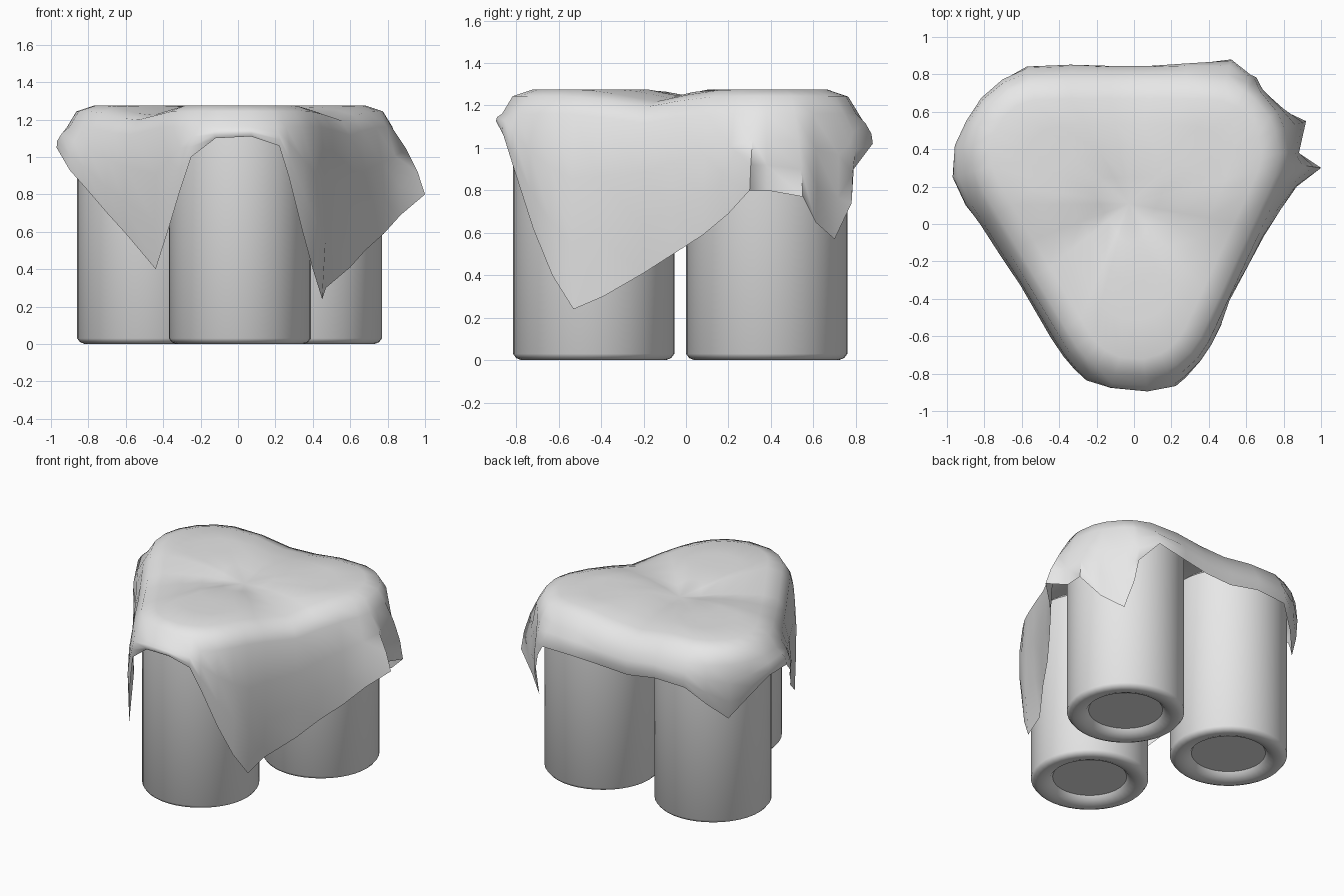
import bpy
import bmesh
import math
from mathutils import Vector

cube = bpy.data.objects.get("Cube")
if cube:
    bpy.data.objects.remove(cube)

grey = bpy.data.materials.new("plain_grey")
grey.use_nodes = True
colour = (0.8, 0.8, 0.8, 1)
grey.diffuse_color = colour
grey.node_tree.nodes["Principled BSDF"].inputs["Base Color"].default_value = colour


def finish(name, bm, angle):
    """Turn a bmesh into a smooth shaded object in the scene."""
    mesh = bpy.data.meshes.new(name)
    bm.to_mesh(mesh)
    bm.free()
    mesh.materials.append(grey)
    obj = bpy.data.objects.new(name, mesh)
    bpy.context.collection.objects.link(obj)
    bpy.ops.object.select_all(action='DESELECT')
    obj.select_set(True)
    bpy.context.view_layer.objects.active = obj
    bpy.ops.object.shade_smooth_by_angle(angle=math.radians(angle))
    return obj


# Three barrels: lathe profile with rounded rim and dished underside
BARRELS = {
    "front_barrel": Vector((0.01, -0.435)),
    "back_left_barrel": Vector((0.39, 0.38)),
    "back_right_barrel": Vector((-0.48, 0.38)),
}
PROFILE = [(0, 0.045), (0.24, 0.045), (0.26, 0.02), (0.3, 0.004), (0.34, 0),
           (0.365, 0.01), (0.38, 0.03), (0.38, 1.2), (0.35, 1.23), (0, 1.23)]


def make_barrel(name, centre):
    bm = bmesh.new()
    points = [bm.verts.new((r, 0, z)) for r, z in PROFILE]
    edges = [bm.edges.new(pair) for pair in zip(points, points[1:])]
    bmesh.ops.spin(bm, geom=points + edges, cent=(0, 0, 0), axis=(0, 0, 1),
                   angle=math.tau, steps=40, use_merge=False)
    bmesh.ops.remove_doubles(bm, verts=bm.verts, dist=0.0005)
    bmesh.ops.recalc_face_normals(bm, faces=bm.faces)
    finish(name, bm, 40).location = (centre.x, centre.y, 0)


for name, centre in BARRELS.items():
    make_barrel(name, centre)

# Hem of the cloth, anticlockwise from the front right corner
HEM = [
    (-.44, -.6, .4), (-.37, -.7, .62), (-.31, -.77, .82), (-.25, -.83, 1),
    (-.12, -.86, 1.1), (.07, -.88, 1.11), (.22, -.86, 1.06), (.27, -.81, .9),
    (.34, -.72, .62), (.4, -.63, .4),
    (.45, -.53, .24), (.47, -.39, .3), (.6, -.2, .41), (.68, -.06, .5),
    (.78, .08, .59), (.87, .2, .69), (1, .3, .8), (.88, .38, .8),
    (.92, .55, .77), (.79, .61, .65),
    (.67, .7, .57), (.65, .78, .74), (.62, .79, .9), (.52, .88, 1.02),
    (.28, .85, 1), (.08, .83, .98), (-.12, .83, .97), (-.34, .84, 1.01),
    (-.57, .83, 1), (-.69, .75, .88),
    (-.79, .65, .77), (-.87, .54, .9), (-.95, .42, 1.03), (-.97, .25, 1.05),
    (-.9, .1, .93), (-.82, 0, .84), (-.7, -.18, .7), (-.6, -.32, .59),
]
CENTRES = list(BARRELS.values())
MIDDLE = sum(CENTRES, Vector((0, 0))) / len(CENTRES)


def nearest_on_triangle(p):
    """Closest point to p on the triangle joining the barrel centres."""
    found = []
    for i, a in enumerate(CENTRES):
        side = CENTRES[i - 1] - a
        t = max(0, min(1, (p - a).dot(side) / side.length_squared))
        found.append(a + side * t)
    return min(found, key=lambda q: (p - q).length)


def on_top(p, drop=0.0):
    """Point on the cloth top, sagging away from the barrels."""
    away = min((p - c).length for c in CENTRES)
    return Vector((p.x, p.y, 1.275 - 0.25 * max(0, away - 0.3) - drop))


def cloth_strip(hem):
    """Points from the inner top, over the rim, down to the hem."""
    hem = Vector(hem)
    flat = hem.to_2d()
    base = nearest_on_triangle(flat)
    out = (flat - base).normalized()
    rim = base + out * 0.29
    strip = [on_top(MIDDLE.lerp(rim, f)) for f in (0.25, 0.5, 0.75, 1)]
    strip.append(on_top(base + out * 0.385, 0.01))
    shoulder = on_top(base + out * 0.435, 0.08)
    strip.append(shoulder)
    for f in (0.33, 0.67):
        bulge = out.to_3d() * 0.02
        strip.append(shoulder.lerp(hem, f) + bulge)
    strip.append(hem)
    return strip


# Cloth sheet draped over all three barrels
bm = bmesh.new()
strips = [[bm.verts.new(p) for p in cloth_strip(hem)] for hem in HEM]
hub = bm.verts.new(on_top(MIDDLE))
for i, strip in enumerate(strips):
    previous = strips[i - 1]
    bm.faces.new((hub, previous[0], strip[0]))
    for j in range(len(strip) - 1):
        bm.faces.new((previous[j], previous[j + 1], strip[j + 1], strip[j]))
finish("draped_cloth", bm, 70)
